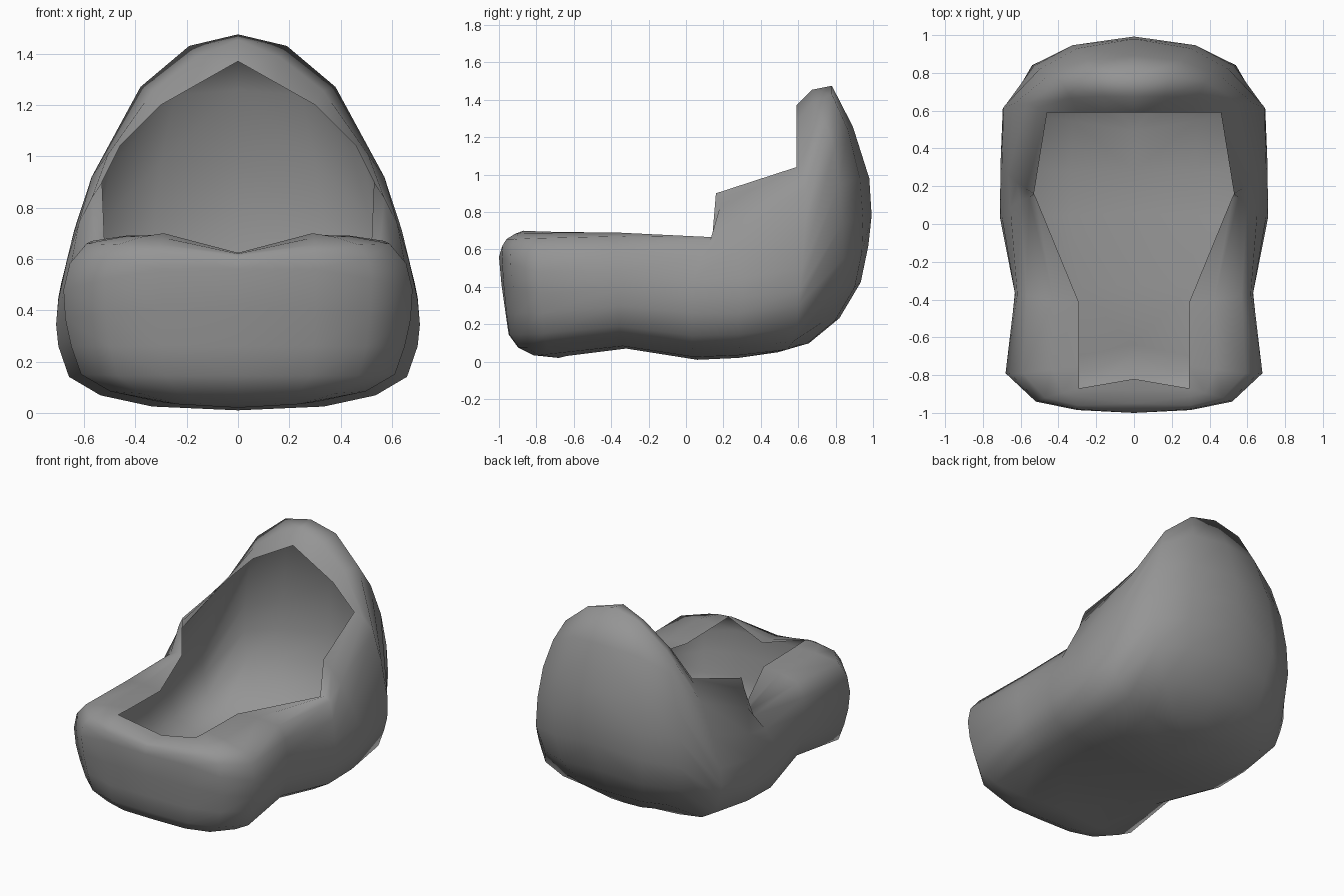
import bpy, math
from mathutils import Vector

if "Cube" in bpy.data.objects:
    bpy.data.objects.remove(bpy.data.objects["Cube"])

# Seat shell: ribs run from the keel (x = 0) outwards and up to the rim,
# ordered front centre -> right side -> back centre, then mirrored.
KEEL = [(-.68, .02), (-.68, .02), (-.68, .02), (-.64, .03), (-.32, .07),
        (.06, .01), (.28, .02), (.49, .05), (.49, .05), (.49, .05), (.49, .05)]

# belly, shoulder, crest, rim of each rib
RIBS = [
    ((0, -.965, .26), (0, -1, .56), (0, -.95, .62), (0, -.82, .62)),
    ((.3, -.96, .26), (.3, -.985, .56), (.3, -.96, .655), (.29, -.87, .70)),
    ((.5, -.9, .26), (.52, -.94, .52), (.47, -.92, .655), (.29, -.87, .70)),
    ((.65, -.77, .26), (.68, -.79, .48), (.59, -.79, .66), (.29, -.75, .695)),
    ((.62, -.36, .3), (.63, -.37, .48), (.57, -.38, .67), (.29, -.42, .69)),
    ((.7, .03, .26), (.7, .04, .44), (.6, .13, .65), (.52, .14, .655)),
    ((.7, .28, .26), (.7, .3, .45), (.62, .22, .74), (.53, .16, .9)),
    ((.68, .6, .3), (.69, .62, .5), (.57, .64, .92), (.46, .59, 1.04)),
    ((.54, .84, .55), (.5, .82, .95), (.38, .75, 1.27), (.3, .59, 1.2)),
    ((.33, .94, .58), (.3, .93, .98), (.19, .78, 1.43), (.15, .59, 1.285)),
    ((0, .975, .62), (0, .98, .98), (0, .78, 1.475), (0, .59, 1.37)),
]


def rib_points(keel, rib):
    k = Vector((0, *keel))
    pts = [Vector(p) for p in rib]
    belly = pts[0]
    e = 2 / (1.8 if belly.y > .8 else 2.6)
    # rounded underside
    out = []
    for i in range(4):
        a = math.pi / 2 * i / 4
        f, h = math.sin(a) ** e, 1 - math.cos(a) ** e
        p = k.lerp(belly, f)
        p.z = k.z + (belly.z - k.z) * h
        out.append(p)
    # smooth curve through the upper points
    ctrl = [out[-1]] + pts + [pts[-1]]
    for j in range(1, 4):
        a, b, c, d = ctrl[j - 1:j + 3]
        out += [b, (b + c) * 9 / 16 - (a + d) / 16]
    return out + [pts[-1]]


columns = [rib_points(k, r) for k, r in zip(KEEL, RIBS)]
n = len(columns[0])
verts = [p for col in columns for p in col]
faces = [(i * n + j, (i + 1) * n + j, (i + 1) * n + j + 1, i * n + j + 1)
         for i in range(len(columns) - 1) for j in range(n - 1)]

mesh = bpy.data.meshes.new("seat_shell")
mesh.from_pydata(verts, [], faces)
shell = bpy.data.objects.new("seat_shell", mesh)
bpy.context.collection.objects.link(shell)

# weld shared keel and rim points
import bmesh
bm = bmesh.new()
bm.from_mesh(mesh)
bmesh.ops.remove_doubles(bm, verts=bm.verts, dist=.0005)
bmesh.ops.dissolve_degenerate(bm, edges=bm.edges, dist=.0005)
for f in bm.faces:
    f.smooth = True
bm.to_mesh(mesh)
bm.free()

mirror = shell.modifiers.new("mirror", 'MIRROR')
mirror.merge_threshold = .001

grey = bpy.data.materials.new("mid_grey")
grey.diffuse_color = (.3, .3, .3, 1)
grey.use_nodes = True
grey.node_tree.nodes["Principled BSDF"].inputs["Base Color"].default_value = grey.diffuse_color
mesh.materials.append(grey)
